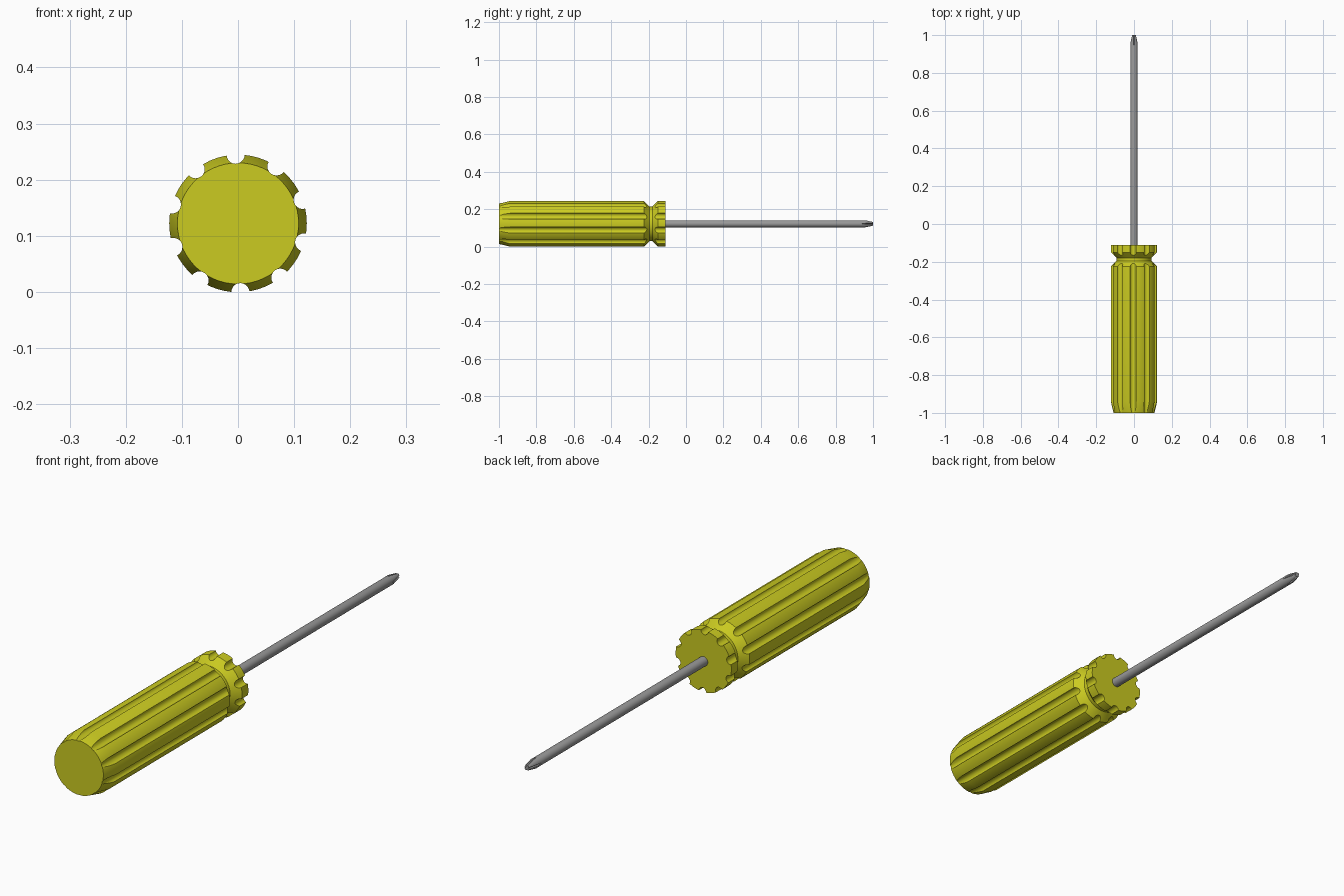
import bpy, bmesh, math

if "Cube" in bpy.data.objects:
    bpy.data.objects.remove(bpy.data.objects["Cube"])

CZ = 0.122          # height of the tool axis
R = 0.1226          # handle radius


def material(name, rgb):
    m = bpy.data.materials.new(name)
    m.diffuse_color = (*rgb, 1)
    m.use_nodes = True
    m.node_tree.nodes["Principled BSDF"].inputs["Base Color"].default_value = m.diffuse_color
    return m


def lathe(bm, profile, sides, cx=0.0, cz=CZ):
    """Closed solid of revolution around a line parallel to y."""
    rings = []
    for y, r in profile:
        rings.append([bm.verts.new((cx + r * math.cos(2 * math.pi * i / sides), y,
                                    cz + r * math.sin(2 * math.pi * i / sides)))
                      for i in range(sides)])
    for a, b in zip(rings, rings[1:]):
        for i in range(sides):
            j = (i + 1) % sides
            bm.faces.new((a[i], a[j], b[j], b[i]))
    bm.faces.new(rings[0])
    bm.faces.new(rings[-1])


def finish(bm, name, mat=None):
    bmesh.ops.recalc_face_normals(bm, faces=bm.faces[:])
    me = bpy.data.meshes.new(name)
    bm.to_mesh(me)
    bm.free()
    ob = bpy.data.objects.new(name, me)
    bpy.context.collection.objects.link(ob)
    if mat:
        me.materials.append(mat)
    return ob


def cut(ob, cutter):
    """Subtract the cutter, then smooth-shade with sharp edges kept."""
    cutter.hide_render = True
    mod = ob.modifiers.new("cut", 'BOOLEAN')
    mod.operation = 'DIFFERENCE'
    mod.solver = 'EXACT'
    mod.object = cutter
    bpy.ops.object.select_all(action='DESELECT')
    bpy.context.view_layer.objects.active = ob
    ob.select_set(True)
    bpy.ops.object.modifier_apply(modifier=mod.name)
    bpy.data.objects.remove(cutter)
    bpy.ops.object.shade_smooth_by_angle(angle=math.radians(30))


yellow = material("yellow plastic", (0.60, 0.60, 0.015))
steel = material("grey steel", (0.32, 0.32, 0.32))

# Handle: chamfered butt, long grip, pinched neck and collar
bm = bmesh.new()
lathe(bm, [(-1.0, 0.108), (-0.94, R), (-0.225, R), (-0.195, 0.092),
           (-0.18, 0.092), (-0.15, R), (-0.11, R)], 60)
handle = finish(bm, "handle", yellow)

# Ten round flutes along the handle
bm = bmesh.new()
for k in range(10):
    a = math.radians(20 + 36 * k)
    lathe(bm, [(-1.1, 0.0162), (0.0, 0.0162)], 20,
          R * math.cos(a), CZ + R * math.sin(a))
cut(handle, finish(bm, "flute_cutter"))

# Shaft with tapered end
bm = bmesh.new()
lathe(bm, [(-0.13, 0.019), (0.958, 0.019), (1.0, 0.0105)], 32)
shaft = finish(bm, "shaft", steel)

# Four sloping V grooves that form the cross tip
bm = bmesh.new()
for k in range(4):
    a = k * math.pi / 2
    ends = []
    for y, apex in ((0.935, 0.0195), (1.01, 0.0035)):
        top = 0.04
        half = (top - apex) * math.tan(math.radians(36))
        ends.append([bm.verts.new((r * math.cos(a) - w * math.sin(a), y,
                                   CZ + r * math.sin(a) + w * math.cos(a)))
                     for r, w in ((apex, 0), (top, half), (top, -half))])
    p, q = ends
    bm.faces.new(p)
    bm.faces.new(q)
    for i in range(3):
        j = (i + 1) % 3
        bm.faces.new((p[i], p[j], q[j], q[i]))
cut(shaft, finish(bm, "tip_cutter"))
